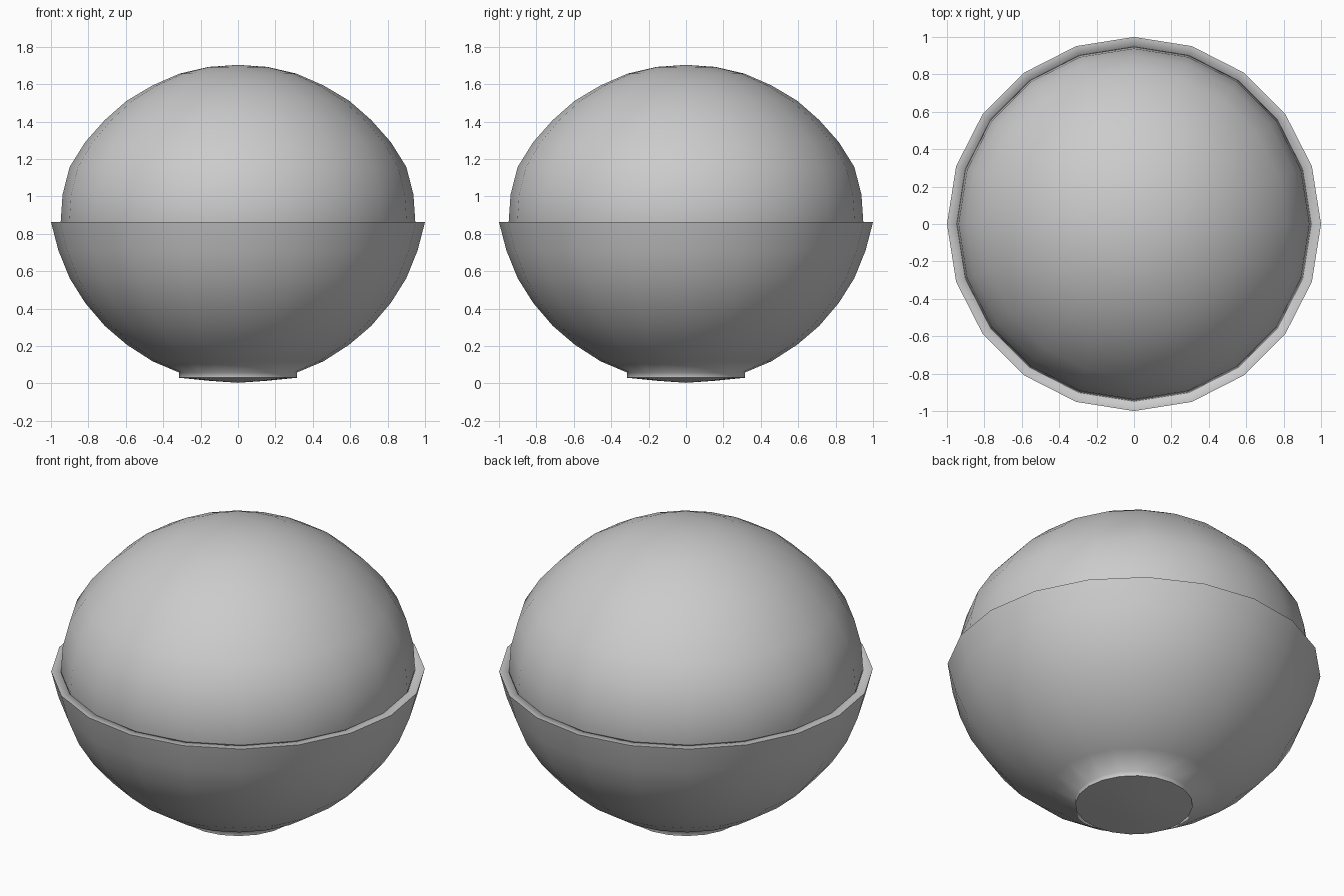
import bpy, bmesh, math

if "Cube" in bpy.data.objects:
    bpy.data.objects.remove(bpy.data.objects["Cube"])

SIDES = 20


def lathe(name, profile, angle):
    """Spin an (r, z) profile around z; r = 0 points become poles."""
    bm = bmesh.new()
    rings = []
    for r, z in profile:
        if r == 0:
            rings.append([bm.verts.new((0, 0, z))] * SIDES)
        else:
            rings.append([bm.verts.new((r * math.cos(2 * math.pi * i / SIDES),
                                        r * math.sin(2 * math.pi * i / SIDES), z))
                          for i in range(SIDES)])
    for a, b in zip(rings, rings[1:]):
        for i in range(SIDES):
            j = (i + 1) % SIDES
            corners = list(dict.fromkeys([a[i], a[j], b[j], b[i]]))
            bm.faces.new(corners)
    bmesh.ops.recalc_face_normals(bm, faces=bm.faces[:])
    mesh = bpy.data.meshes.new(name)
    bm.to_mesh(mesh)
    bm.free()
    obj = bpy.data.objects.new(name, mesh)
    bpy.context.collection.objects.link(obj)
    bpy.ops.object.select_all(action='DESELECT')
    obj.select_set(True)
    bpy.context.view_layer.objects.active = obj
    bpy.ops.object.shade_smooth_by_angle(angle=math.radians(angle))
    return obj


# Bowl: shallow conical foot, rounded outer wall, flat rim, inner wall
outer = [(0.457, 0.118), (0.595, 0.207), (0.713, 0.308), (0.817, 0.43),
         (0.9, 0.562), (0.96, 0.71), (1.0, 0.863)]
inner = [(0.95, 0.863), (0.91, 0.72), (0.855, 0.585), (0.776, 0.463),
         (0.677, 0.347), (0.565, 0.25), (0.434, 0.164), (0.3, 0.108), (0, 0.06)]
foot = [(0, 0.003), (0.156, 0.014), (0.315, 0.03), (0.315, 0.058)]
lathe("bowl", foot + outer + inner, 75)

# Heaped filling: rounded mound rising from the rim, closed underneath
mound = [(0, 0.85), (0.945, 0.85), (0.948, 0.863), (0.938, 1.01), (0.9, 1.157),
         (0.817, 1.29), (0.713, 1.407), (0.596, 1.51), (0.457, 1.593),
         (0.312, 1.656), (0.157, 1.692), (0, 1.703)]
lathe("mound", mound, 60)
